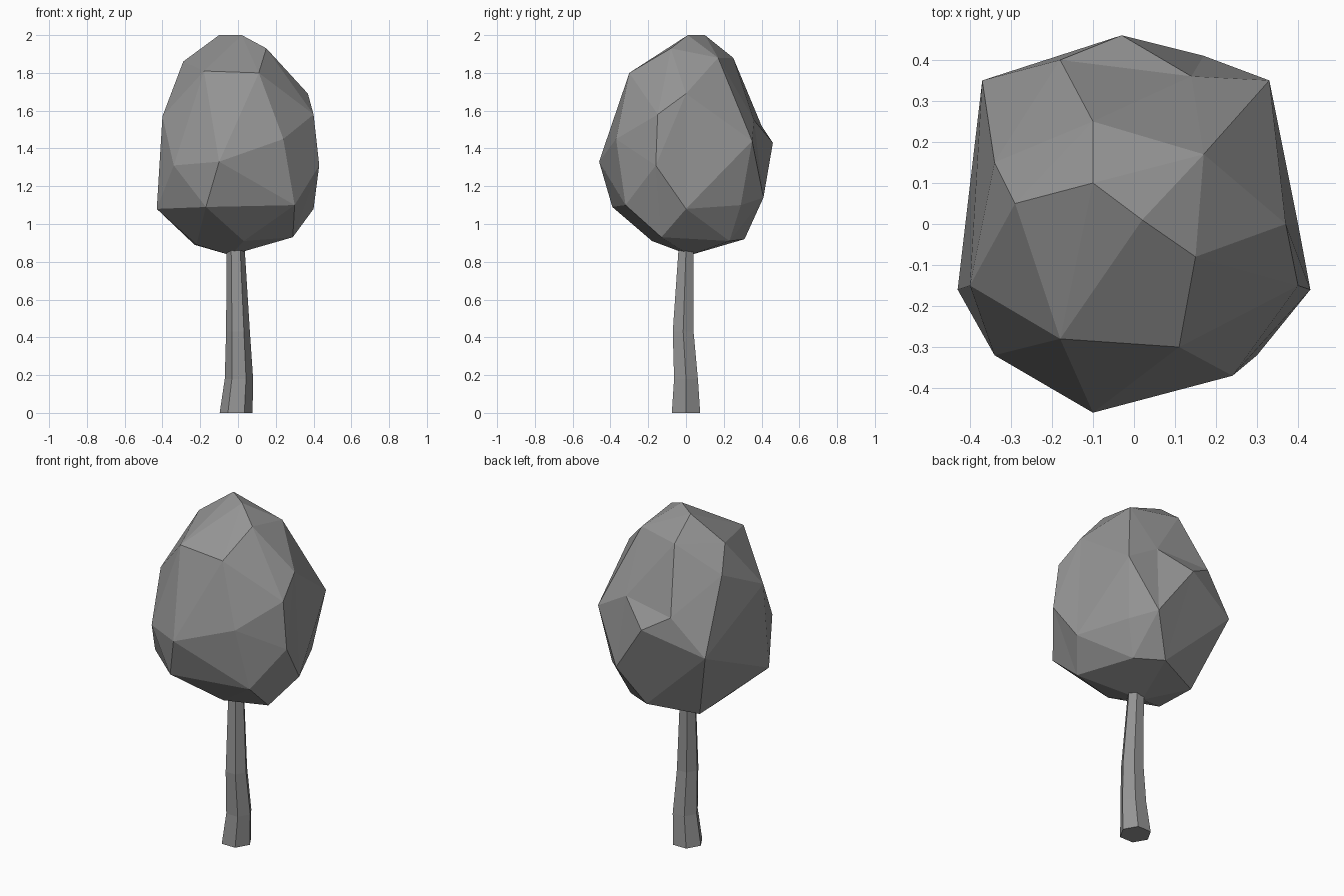
import bpy
import bmesh
from math import cos, sin, tau
from mathutils import Vector

default_cube = bpy.data.objects.get("Cube")
if default_cube:
    bpy.data.objects.remove(default_cube, do_unlink=True)


def make_material(name, colour):
    material = bpy.data.materials.new(name)
    material.use_nodes = True
    material.diffuse_color = colour
    material.node_tree.nodes["Principled BSDF"].inputs["Base Color"].default_value = colour
    return material


def add_object(name, bm, material):
    bmesh.ops.recalc_face_normals(bm, faces=bm.faces[:])
    mesh = bpy.data.meshes.new(name)
    bm.to_mesh(mesh)
    bm.free()
    mesh.materials.append(material)
    obj = bpy.data.objects.new(name, mesh)
    bpy.context.collection.objects.link(obj)
    return obj


def faceted_blob(corners, centre, squash):
    """Wrap a closed triangle skin round the corners, keeping their hollows."""
    bm = bmesh.new()
    places = {}
    for corner in corners:
        ray = Vector(corner) - centre
        ray.z *= squash
        places[bm.verts.new(ray.normalized())] = corner
    bmesh.ops.convex_hull(bm, input=bm.verts[:])
    for vert, corner in places.items():
        vert.co = corner
    return bm


def hexagonal_tube(rings):
    """Skin a closed six-sided tube through rings of centre and half widths."""
    bm = bmesh.new()
    loops = []
    for x, y, z, half_x, half_y in rings:
        angles = [tau * i / 6 for i in range(6)]
        loops.append([bm.verts.new((x + half_x * cos(a), y + half_y * sin(a) / sin(tau / 6), z))
                      for a in angles])
    for low, high in zip(loops, loops[1:]):
        for i in range(6):
            j = (i + 1) % 6
            bm.faces.new((low[i], low[j], high[j], high[i]))
    bm.faces.new(loops[0])
    bm.faces.new(loops[-1])
    return bm


grey = make_material("plain grey", (0.3, 0.3, 0.3, 1))

# Trunk: a slightly bent, tapering hexagonal stem
add_object("trunk", hexagonal_tube([
    (-0.01, 0, 0, 0.087, 0.075),
    (0.005, 0, 0.18, 0.075, 0.063),
    (0, -0.015, 0.43, 0.063, 0.055),
    (-0.012, 0, 0.86, 0.048, 0.04),
]), grey)

# Foliage corners, tier by tier
peak = [(0.02, 0.01, 2), (-0.1, 0.1, 2), (0.15, -0.08, 1.93),
        (0.17, 0.17, 1.88), (-0.1, 0.25, 1.88), (-0.29, 0.05, 1.86)]
shoulder = [(0.11, -0.3, 1.8), (-0.18, -0.28, 1.81), (-0.34, 0.15, 1.72),
            (0.37, 0, 1.69), (0.4, -0.15, 1.58), (-0.4, -0.15, 1.57),
            (0.14, 0.36, 1.55), (-0.18, 0.4, 1.52)]
waist = [(0.24, -0.37, 1.45), (0.33, 0.35, 1.44), (-0.03, 0.46, 1.43),
         (-0.1, -0.46, 1.33), (0.43, -0.16, 1.31), (-0.34, -0.32, 1.31),
         (-0.37, 0.35, 1.31)]
skirt = [(0.17, 0.41, 1.14), (0.3, -0.32, 1.1), (0.28, 0.29, 1.1),
         (-0.17, -0.39, 1.09), (0.4, 0, 1.08), (-0.43, -0.16, 1.08)]
underside = [(0.29, -0.13, 0.93), (0.04, 0.31, 0.92), (0.2, 0.23, 0.91),
             (0.03, -0.18, 0.91), (-0.23, 0.2, 0.89), (-0.22, -0.05, 0.89),
             (-0.04, 0.02, 0.835)]

add_object("foliage", faceted_blob(peak + shoulder + waist + skirt + underside,
                                   Vector((0, 0, 1.4)), 0.75), grey)
